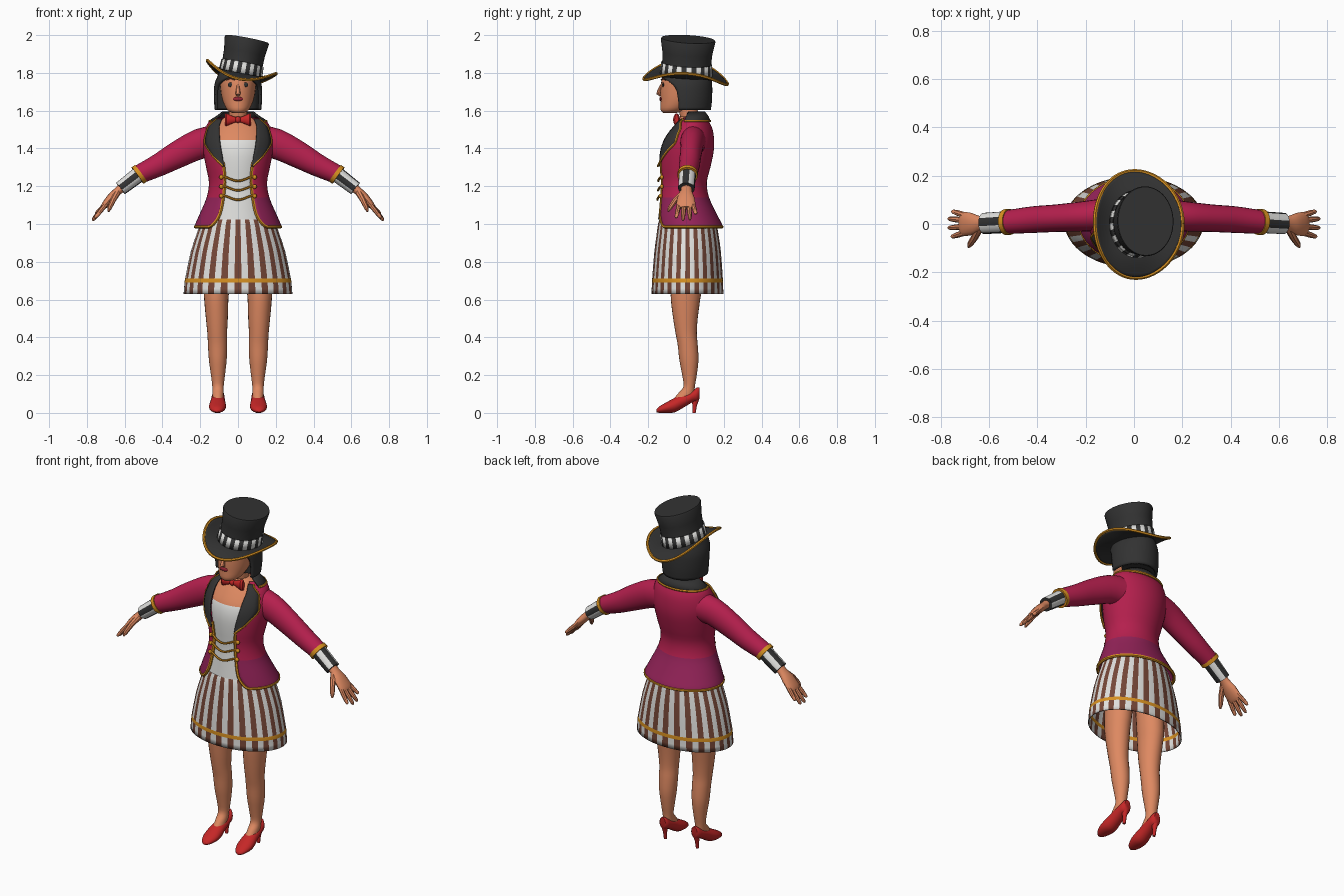
import bpy, bmesh
from math import sin, cos, asin, sqrt, pi, radians
from mathutils import Vector, Matrix

cube = bpy.data.objects.get("Cube")
if cube:
    bpy.data.objects.remove(cube)


def paint(name, *rgb):
    m = bpy.data.materials.new(name)
    m.use_nodes = True
    m.diffuse_color = (*rgb, 1)
    m.node_tree.nodes["Principled BSDF"].inputs["Base Color"].default_value = (*rgb, 1)
    return m


skin = paint("skin", .73, .25, .12)
crimson = paint("crimson", .46, .014, .075)
plum = paint("plum", .3, .017, .1)
black = paint("black", .032, .032, .032)
white = paint("white", .75, .75, .73)
gold = paint("gold", .68, .28, .015)
brown = paint("brown", .18, .062, .038)
red = paint("red", .56, .02, .02)
lip = paint("lip_red", .3, .02, .035)
made = []


def loft(name, rings, mats, closed=True, caps=True, rule=None, thick=0):
    """Skin a series of equal rings; rule(j, centre) picks the material slot."""
    bm = bmesh.new()
    rows = [[bm.verts.new(p) for p in r] for r in rings]
    n = len(rows[0])
    for a, b in zip(rows, rows[1:]):
        for j in range(n if closed else n - 1):
            k = (j + 1) % n
            f = bm.faces.new((a[j], a[k], b[k], b[j]))
            if rule:
                f.material_index = rule(j, f.calc_center_median())
    if closed and caps:
        for end in (rows[0], rows[-1]):
            f = bm.faces.new(end)
            if rule:
                f.material_index = rule(0, f.calc_center_median())
    bmesh.ops.recalc_face_normals(bm, faces=bm.faces)
    me = bpy.data.meshes.new(name)
    bm.to_mesh(me)
    bm.free()
    for m in mats:
        me.materials.append(m)
    ob = bpy.data.objects.new(name, me)
    bpy.context.collection.objects.link(ob)
    if thick:
        mod = ob.modifiers.new("thickness", "SOLIDIFY")
        mod.thickness, mod.offset = thick, 0
    made.append(ob)
    return ob


def dense(rows, k=3):
    """Smoothly interpolate rows of numbers, keeping the given rows."""
    out = []
    for i in range(len(rows) - 1):
        four = rows[max(i - 1, 0)], rows[i], rows[i + 1], rows[min(i + 2, len(rows) - 1)]
        for t in (s / k for s in range(k)):
            out.append(tuple(.5 * (2 * b + (c - a) * t + (2 * a - 5 * b + 4 * c - d) * t * t
                                   + (3 * b - a - 3 * c + d) * t ** 3) for a, b, c, d in zip(*four)))
    return out + [rows[-1]]


def level(z, rx, front, back, cx=0, n=32, gap=None):
    """Level ellipse starting at the front; gap is the open half angle."""
    cy, ry = (front + back) / 2, (back - front) / 2
    g, count = (0, n) if gap is None else (gap, n + 1)
    ts = [g + (2 * pi - 2 * g) * j / n for j in range(count)]
    return [Vector((cx + rx * sin(t), cy - ry * cos(t), z)) for t in ts]


def tube(name, pts, radii, mat, n=8, ref=(0, 1, 0), **kw):
    """Tube along points; radii holds one pair or a pair per point."""
    pts = [Vector(p) for p in pts]
    if not isinstance(radii, list):
        radii = [(radii, radii)] * len(pts)
    u, rings = Vector(ref), []
    for i, p in enumerate(pts):
        d = (pts[min(i + 1, len(pts) - 1)] - pts[max(i - 1, 0)]).normalized()
        u = (u - d * u.dot(d)).normalized()
        v, (a, b) = d.cross(u), radii[i]
        rings.append([p + u * a * cos(2 * pi * j / n) + v * b * sin(2 * pi * j / n) for j in range(n)])
    return loft(name, rings, mat if isinstance(mat, list) else [mat], **kw)


def ball(name, loc, size, mat):
    rings = [[Vector(loc) + Vector((size[0] * sin(a) * cos(b), size[1] * sin(a) * sin(b), size[2] * cos(a)))
              for b in (2 * pi * j / 12 for j in range(12))] for a in (.01 + (pi - .02) * i / 8 for i in range(9))]
    return loft(name, rings, [mat])


# Skirt with stripes and a gold band
SKIRT = [(.63, .285, -.18, .195), (.69, .28, -.177, .193), (.71, .277, -.176, .192), (.85, .248, -.165, .182),
         (.95, .215, -.152, .168), (1, .197, -.145, .157), (1.03, .175, -.135, .13), (1.06, .15, -.12, .1)]
loft("skirt", [level(*r, n=96) for r in dense(SKIRT, 2)], [white, brown, gold], caps=False, thick=.006,
     rule=lambda j, c: 2 if .69 < c.z < .71 else int((j + 1) % 4 < 2))

# Shirt and upper chest
CHEST = [(1.025, .186, -.148, .14), (1.12, .158, -.137, .11), (1.2, .14, -.13, .095), (1.3, .15, -.136, .11),
         (1.38, .165, -.135, .125), (1.445, .165, -.118, .13), (1.5, .14, -.08, .12), (1.54, .11, -.045, .1),
         (1.57, .06, -.03, .07)]
loft("shirt_and_chest", [level(*r) for r in dense(CHEST)], [white, skin], rule=lambda j, c: int(c.z > 1.445))

# Open coat: height, half width, front, back, half opening
COAT = dense([(.985, .226, -.158, .19, .155), (1, .222, -.158, .186, .13), (1.05, .2, -.154, .16, .097),
              (1.14, .162, -.144, .118, .078), (1.22, .15, -.138, .106, .07), (1.3, .165, -.144, .125, .075),
              (1.38, .18, -.143, .142, .09), (1.44, .185, -.127, .145, .1), (1.5, .17, -.09, .137, .105),
              (1.54, .15, -.05, .118, .1), (1.56, .11, -.03, .1, .08)])
coat_rings = [level(z, rx, f, b, gap=asin(min(w / rx, .98)), n=40) for z, rx, f, b, w in COAT]
loft("coat", coat_rings, [crimson, plum], closed=False, thick=.008, rule=lambda j, c: int(c.z < 1.14))
edge = [r for r in coat_rings if r[0].z < 1.33]
tube("coat_trim", [r[0] for r in reversed(edge)] + edge[0][1:-1] + [r[-1] for r in edge], .009, gold, 6)


def coat_front(x, z):
    """Depth of the coat front at a given place."""
    i = max(k for k in range(len(COAT) - 1) if COAT[k][0] <= z)
    a, b = COAT[i], COAT[i + 1]
    t = (z - a[0]) / (b[0] - a[0])
    rx, f, k = (a[m] + (b[m] - a[m]) * t for m in (1, 2, 3))
    return (f + k) / 2 - (k - f) / 2 * sqrt(1 - min(x / rx, .97) ** 2)


# Collar behind the neck
collar = [level(1.545, .15, -.07, .127, gap=1.2), level(1.57, .11, -.05, .115, gap=1.2),
          level(1.592, .082, -.03, .098, gap=1.2)]
loft("collar", collar, [black], closed=False, thick=.008)
tube("collar_trim", collar[0], .007, gold, 6)

# Gold front fastenings
for i in range(3):
    z = 1.24 - .05 * i
    tube(f"fastening_{i}", [(x, coat_front(abs(x), z) - .008, z - .012 * cos(x * 35))
                            for x in (.09 * k / 8 for k in range(-8, 9))], .006, gold, 6, ref=(0, 0, 1))
    for s in (-1, 1):
        ball(f"button_{i}", (s * .088, coat_front(.088, z) - .012, z + .008), (.012, .01, .012), gold)

# Neck and head
loft("neck", [level(z, .049, y - .05, y + .05, n=20) for z, y in ((1.5, .03), (1.56, .02), (1.64, .005))], [skin])
HEAD = [(1.588, .03, -.12, -.05), (1.605, .058, -.134, 0), (1.65, .08, -.134, .06), (1.7, .091, -.135, .1),
        (1.76, .095, -.13, .11), (1.82, .085, -.11, .1)]
loft("head", [level(*r) for r in dense(HEAD)], [skin])
tube("nose", [(0, -.128, 1.74), (0, -.142, 1.705), (0, -.146, 1.692), (0, -.134, 1.68)],
     [(.006, .006), (.01, .011), (.012, .014), (.006, .01)], skin, ref=(0, 1, 0))
ball("lips", (0, -.134, 1.662), (.028, .007, .011), lip)
for s in (-1, 1):
    ball("eye", (s * .038, -.121, 1.737), (.016, .005, .012), black)
    tube("eyebrow", [(s * .018, -.13, 1.763), (s * .04, -.123, 1.772), (s * .06, -.108, 1.764)], .004, brown, 6)

# Bob haircut with an opening for the face
HAIR = [(1.605, .116, -.13, .125, 1.3), (1.66, .121, -.13, .131, 1.25), (1.72, .12, -.132, .132, 1.15),
        (1.755, .113, -.136, .13, .85), (1.785, .1, -.132, .122, .3), (1.815, .085, -.115, .11, .05)]
loft("hair", [level(*r[:4], gap=r[4]) for r in dense(HAIR)], [black], closed=False, thick=.014)
loft("hair_core", [level(z, rx, -.03, .12) for z, rx in ((1.61, .108), (1.7, .112), (1.76, .105), (1.81, .08))], [black])

# Bow tie
for s in (-1, 1):
    loft("bow_wing", [[Vector((s * x, -.05 + d * cos(t), 1.552 + h * sin(t))) for t in (2 * pi * j / 12 for j in range(12))]
                      for x, d, h in ((.008, .009, .012), (.035, .016, .022), (.06, .018, .034), (.07, .01, .031))], [red])
ball("bow_knot", (0, -.053, 1.552), (.015, .016, .018), red)

# Tilted top hat
tilt = Matrix.Translation((.012, 0, 1.79)) @ Matrix.Rotation(radians(10.8), 4, 'Y') @ Matrix.Rotation(radians(-3.5), 4, 'X')
angles = [2 * pi * j / 64 for j in range(64)]


def brim_ring(f):
    return [Vector(((.1 + .086 * f) * cos(t), (.12 + .102 * f) * sin(t),
                    f ** 1.5 * (.042 * cos(t) ** 2 - .036 * sin(t) ** 2))) for t in angles]


def crown_ring(z, rx, ry):
    return [Vector((rx * cos(t), ry * sin(t), z)) for t in angles]


rim = brim_ring(1)
hat = [loft("hat_brim", [brim_ring(i / 6) for i in range(7)], [black], caps=False, thick=.008),
       tube("hat_trim", rim + rim[:1], .008, gold, 6, ref=(0, 0, 1)),
       loft("hat_crown", [crown_ring(*r) for r in ((0, .112, .134), (.06, .108, .129), (.12, .11, .133),
                                                   (.185, .119, .145), (.192, .116, .142))], [black]),
       loft("hat_band", [crown_ring(0, .116, .138), crown_ring(.062, .112, .133)], [black, white], caps=False,
            thick=.004, rule=lambda j, c: int(j % 4 < 2))]
for ob in hat:
    ob.matrix_world = tilt

# Paired parts
LAPEL = [(1.305, .074, .08), (1.35, .08, .125), (1.39, .088, .155), (1.43, .094, .176), (1.48, .098, .168),
         (1.52, .098, .152), (1.555, .085, .112)]
SLEEVE = [(.1, .04, 1.44, .07, .085), (.2, .032, 1.425, .063, .08), (.32, .024, 1.367, .057, .071),
          (.42, .018, 1.312, .055, .06), (.525, .008, 1.262, .049, .05)]
LEG = [(.95, .1, .075, -.08, .09), (.68, .113, .069, -.08, .085), (.6, .115, .064, -.08, .075),
       (.5, .112, .058, -.068, .062), (.42, .11, .052, -.055, .057), (.36, .108, .051, -.044, .062),
       (.28, .107, .047, -.035, .066), (.2, .106, .037, -.02, .057), (.14, .106, .03, -.013, .047),
       (.105, .106, .03, -.04, .045), (.075, .106, .03, -.065, .04)]
SHOE = [(-.157, .004, .018, .012), (-.14, 0, .035, .03), (-.1, 0, .058, .044), (-.06, .003, .08, .044),
        (-.02, .024, .098, .038), (.03, .054, .116, .034), (.058, .06, .134, .029), (.071, .075, .135, .018)]
FINGERS = [(.046, .755, 1.052), (.019, .77, 1.022), (-.014, .77, 1.018), (-.046, .757, 1.032)]

for s, side in ((1, "left"), (-1, "right")):
    # Lapel with gold edge
    rows = [[Vector((s * x, coat_front(x, z) - .009 - .013 * f, z)) for f, x in
             ((k / 4, a + (b - a) * k / 4) for k in range(5))] for z, a, b in dense(LAPEL)]
    loft(side + "_lapel", rows, [black], closed=False, thick=.006)
    tube(side + "_lapel_trim", [r[-1] for r in rows], .006, gold, 6)

    # Sleeve, gold ring and striped cuff
    arm = dense(SLEEVE)
    tube(side + "_sleeve", [(s * x, y, z) for x, y, z, a, b in arm], [r[3:] for r in arm], crimson, 24)
    tube(side + "_sleeve_trim", [(s * .514, .009, 1.269), (s * .532, .008, 1.256)], .054, gold, 24)
    tube(side + "_cuff", [(s * .525, .008, 1.262), (s * .622, .002, 1.188)], [(.045, .042), (.044, .038)],
         [white, black], 24, rule=lambda j, c: int((j + 1) % 6 < 3))

    # Hand
    palm = dense([(.6, .003, 1.205, .03, .026), (.635, .002, 1.175, .03, .022), (.67, 0, 1.14, .045, .023),
                  (.705, 0, 1.1, .05, .018), (.717, 0, 1.085, .042, .012)])
    tube(side + "_palm", [(s * x, y, z) for x, y, z, a, b in palm], [r[3:] for r in palm], skin, 16)
    for y, x, z in FINGERS:
        root = Vector((s * .695, y * .75, 1.11))
        tip = Vector((s * x, y * 1.15, z))
        tube(side + "_finger", [root, root.lerp(tip, .6), root.lerp(tip, .92), tip],
             [(.013, .013), (.012, .012), (.009, .009), (.004, .004)], skin)
    tube(side + "_thumb", [(s * .64, -.015, 1.165), (s * .662, -.058, 1.125), (s * .68, -.085, 1.085), (s * .686, -.095, 1.066)],
         [(.018, .018), (.015, .015), (.012, .012), (.005, .005)], skin, ref=(0, 0, 1))

    # Leg and heeled shoe
    loft(side + "_leg", [level(z, rx, f, b, cx=s * cx, n=24) for z, cx, rx, f, b in dense(LEG)], [skin])
    loft(side + "_shoe", [[Vector((s * (.106 - y * .03) + w * cos(t), y, (lo + hi) / 2 + (hi - lo) / 2 * sin(t)))
                           for t in (2 * pi * j / 20 for j in range(20))] for y, lo, hi, w in dense(SHOE)], [red])
    tube(side + "_heel", [(s * .105, .05, .08), (s * .105, .046, .04), (s * .105, .042, 0)],
         [(.022, .02), (.012, .011), (.009, .009)], red, 12)

# Smooth shading with sharp edges kept
bpy.ops.object.select_all(action='DESELECT')
for ob in made:
    ob.select_set(True)
bpy.context.view_layer.objects.active = made[0]
bpy.ops.object.shade_smooth_by_angle(angle=radians(40))
